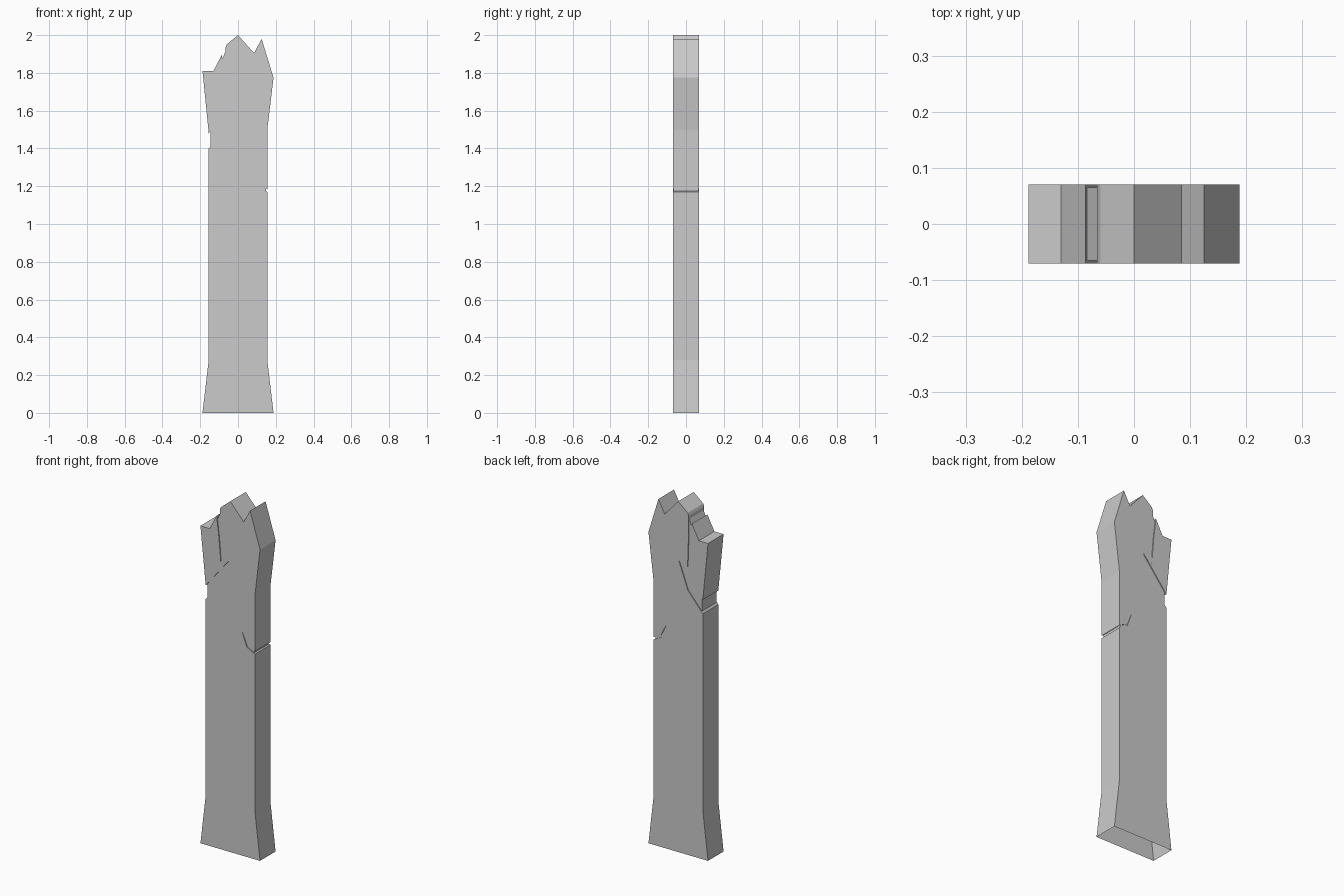
import bpy, bmesh

if "Cube" in bpy.data.objects:
    bpy.data.objects.remove(bpy.data.objects["Cube"])

DEPTH = 0.07      # half thickness of the slab
RECESS = 0.005    # how far crack floors sit below the faces


def prism(name, outline, half, open_bottom=False):
    """Extrude an x/z outline along y, centred on y = 0."""
    bm = bmesh.new()
    front = bm.faces.new([bm.verts.new((x, -half, z)) for x, z in outline])
    ext = bmesh.ops.extrude_face_region(bm, geom=[front], use_keep_orig=True)
    moved = [g for g in ext["geom"] if isinstance(g, bmesh.types.BMVert)]
    bmesh.ops.translate(bm, verts=moved, vec=(0, 2 * half, 0))
    bmesh.ops.recalc_face_normals(bm, faces=bm.faces)
    if open_bottom:
        base = [f for f in bm.faces if all(abs(v.co.z) < 1e-5 for v in f.verts)]
        bmesh.ops.delete(bm, geom=base, context='FACES_ONLY')
    mesh = bpy.data.meshes.new(name)
    bm.to_mesh(mesh)
    bm.free()
    obj = bpy.data.objects.new(name, mesh)
    bpy.context.collection.objects.link(obj)
    return obj


# Crack outlines, each running from one lip to the tip and back to the other lip
side_crack = [(0.155, 1.17), (0.105, 1.197), (0.073, 1.28), (0.11, 1.207), (0.155, 1.185)]
top_crack = [(-0.066, 1.935), (-0.064, 1.80), (-0.058, 1.62), (-0.072, 1.78), (-0.086, 1.895)]
big_crack = [(-0.155, 1.48), (-0.003, 1.665), (-0.06, 1.51), (-0.155, 1.40)]

# Splintered post: flared foot, straight shaft, jagged top
post = ([(-0.188, 0), (0.188, 0), (0.155, 0.28)] + side_crack +
        [(0.155, 1.50), (0.188, 1.775), (0.125, 1.98), (0.085, 1.905),
         (0.0, 2.0), (-0.06, 1.95)] + top_crack +
        [(-0.13, 1.81), (-0.188, 1.81)] + big_crack + [(-0.155, 0.28)])
prism("splintered_post", post, DEPTH, open_bottom=True)

# Recessed floors inside the cracks, pulled back from the open lips
fills = {
    "side_crack_floor": (side_crack, (-0.007, 0)),
    "top_crack_floor": (top_crack, (0, -0.02)),
    "big_crack_floor": (big_crack, (0.009, 0)),
}
for name, (pts, (dx, dz)) in fills.items():
    inner = list(pts)
    for i in (0, -1):
        # slide each lip point along its own crack edge
        (x, z), (nx, nz) = pts[i], pts[1 if i == 0 else -2]
        t = dx / (nx - x) if dx else dz / (nz - z)
        inner[i] = (x + (nx - x) * t, z + (nz - z) * t)
    prism(name, inner, DEPTH - RECESS)
